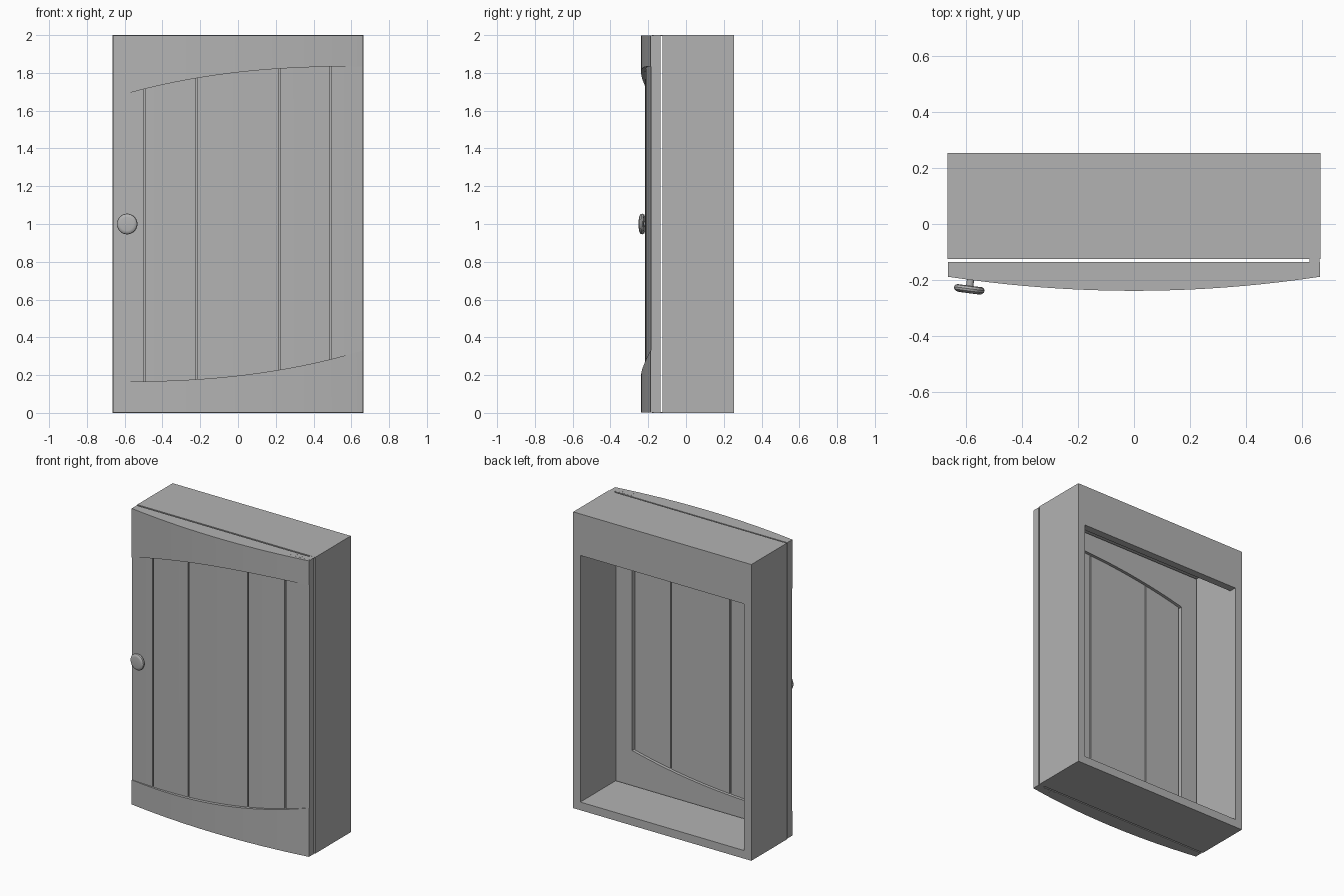
import bpy, bmesh, math
from mathutils import Matrix

old = bpy.data.objects.get("Cube")
if old:
    bpy.data.objects.remove(old, do_unlink=True)

grey = bpy.data.materials.new("plain_grey")
grey.use_nodes = True
grey.diffuse_color = (0.45, 0.45, 0.45, 1)
grey.node_tree.nodes["Principled BSDF"].inputs["Base Color"].default_value = grey.diffuse_color

HALF = 0.662          # half width of the door
BACK = -0.135         # back plane of the door


def finish(name, bm, smooth=False):
    bmesh.ops.recalc_face_normals(bm, faces=bm.faces)
    mesh = bpy.data.meshes.new(name)
    bm.to_mesh(mesh)
    bm.free()
    mesh.materials.append(grey)
    obj = bpy.data.objects.new(name, mesh)
    bpy.context.collection.objects.link(obj)
    bpy.ops.object.select_all(action='DESELECT')
    obj.select_set(True)
    bpy.context.view_layer.objects.active = obj
    if smooth:
        bpy.ops.object.shade_smooth_by_angle(angle=math.radians(30))
    return obj


def prism(name, profile, x0, x1):
    """Extrude a (y, z) outline along x."""
    bm = bmesh.new()
    face = bm.faces.new([bm.verts.new((x0, y, z)) for y, z in profile])
    new = bmesh.ops.extrude_face_region(bm, geom=[face])["geom"]
    bmesh.ops.translate(bm, vec=(x1 - x0, 0, 0),
                        verts=[v for v in new if isinstance(v, bmesh.types.BMVert)])
    return finish(name, bm)


def box(name, x0, x1, y0, y1, z0, z1):
    return prism(name, [(y0, z0), (y1, z0), (y1, z1), (y0, z1)], x0, x1)


def slab(name, x0, x1, low, high, front, back, steps=24):
    """Loft a board along x whose bottom, top and front follow functions of x."""
    bm = bmesh.new()
    rings = []
    for i in range(steps + 1):
        x = x0 + (x1 - x0) * i / steps
        rings.append([bm.verts.new((x, y, z)) for y, z in (
            (front(x), low(x)), (back, low(x)), (back, high(x)), (front(x), high(x)))])
    for a, b in zip(rings, rings[1:]):
        for k in range(4):
            n = (k + 1) % 4
            bm.faces.new((a[k], a[n], b[n], b[k]))
    bm.faces.new(rings[0])
    bm.faces.new(rings[-1])
    return finish(name, bm, True)


def lower_arc(x):
    return 0.166 + 0.165 * max(0, (x + HALF) / (2 * HALF)) ** 2.4


def upper_arc(x):
    return 2 - lower_arc(-x)


def rail_front(x):
    return -0.238 + 0.05 * (x / HALF) ** 2


def panel_front(x):
    return -0.216 + 0.031 * (x / HALF) ** 2


# Carcass: hollow box, open at the front, with a deep rail across the back top
carcass = box("carcass", -0.665, 0.665, -0.125, 0.253, 0, 2)
cutter = prism("cavity_cutter", [(-0.3, 0.055), (0.4, 0.055), (0.4, 1.72),
                                 (0.203, 1.72), (0.203, 1.95), (-0.3, 1.95)], -0.612, 0.612)
cutter.hide_render = True
mod = carcass.modifiers.new("cavity", 'BOOLEAN')
mod.operation = 'DIFFERENCE'
mod.solver = 'EXACT'
mod.object = cutter
bpy.context.view_layer.objects.active = carcass
bpy.ops.object.modifier_apply(modifier=mod.name)
bpy.data.objects.remove(cutter, do_unlink=True)

# Door rails with curved inner edges
slab("door_bottom_rail", -HALF, HALF, lambda x: 0.001, lower_arc, rail_front, BACK, 48)
slab("door_top_rail", -HALF, HALF, upper_arc, lambda x: 1.999, rail_front, BACK, 48)

# Door stiles and planks, separated by narrow grooves
gap = 0.004
seams = [-HALF, -0.497, -0.222, 0.222, 0.492, HALF]
names = ["right_stile", "right_plank", "middle_plank", "left_plank", "left_stile"]
for name, a, b in zip(names, seams, seams[1:]):
    stile = "stile" in name
    x0 = a if a == -HALF else a + gap
    x1 = b if b == HALF else b - gap
    slab(name, x0, x1, lower_arc, upper_arc, panel_front, BACK if stile else -0.155)

# Thin core that closes the grooves
slab("panel_core", -0.51, 0.51, lambda x: lower_arc(x) - 0.01,
     lambda x: upper_arc(x) + 0.01, lambda x: -0.185, -0.165)

# Knob: turned profile, tilted to sit square on the curved door
profile = [(0, 0), (0.013, 0), (0.013, 0.026), (0.044, 0.026), (0.051, 0.029),
           (0.055, 0.037), (0.053, 0.045), (0.046, 0.051), (0.036, 0.053), (0, 0.053)]
bm = bmesh.new()
verts = [bm.verts.new((r, 0, h)) for r, h in profile]
edges = [bm.edges.new(pair) for pair in zip(verts, verts[1:])]
bmesh.ops.spin(bm, geom=verts + edges, axis=(0, 0, 1), cent=(0, 0, 0),
               angle=math.tau, steps=32)
bmesh.ops.remove_doubles(bm, verts=bm.verts, dist=0.0001)
knob = Matrix.Translation((-0.582, -0.194, 1.0)) @ Matrix.Rotation(-0.13, 4, 'Z') \
    @ Matrix.Rotation(math.pi / 2, 4, 'X')
bmesh.ops.transform(bm, matrix=knob, verts=bm.verts)
finish("knob", bm, True)


# Hinges at the top and bottom of the left edge
def disc(name, x, y, z, radius, depth):
    bm = bmesh.new()
    bmesh.ops.create_cone(bm, cap_ends=True, segments=20, radius1=radius, radius2=radius,
                          depth=depth, matrix=Matrix.Translation((x, y, z)))
    return finish(name, bm, True)


for label, z, inward in (("top", 1.9975, -1), ("bottom", 0.0025, 1)):
    t = 0.002
    box(label + "_hinge_leaf", 0.513, 0.642, -0.18, -0.142, z - t, z + t)
    box(label + "_hinge_arm", 0.626, 0.661, -0.16, -0.12, z - t, z + t)
    disc(label + "_hinge_pin", 0.6435, -0.16, z, 0.0175, 2 * t)
    for x in (0.548, 0.59):
        disc(label + "_hinge_screw", x, -0.161, z - inward * 0.0004, 0.006, 2 * t)
